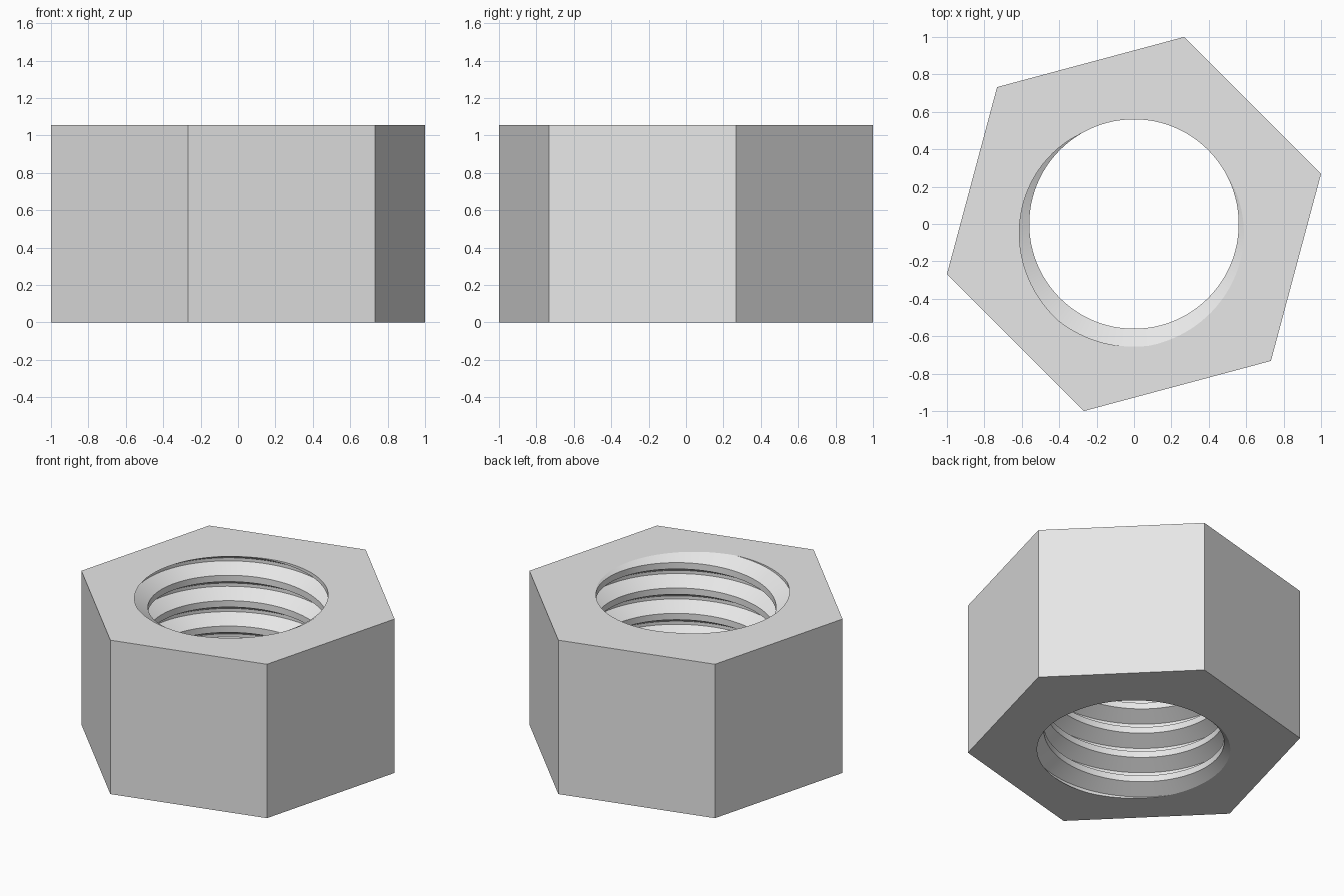
import bpy, bmesh, math

if "Cube" in bpy.data.objects:
    bpy.data.objects.remove(bpy.data.objects["Cube"])

# Overall sizes
H = 1.055                        # nut height
HEX_R = 1.0353                   # centre to hex corner
R_MINOR, R_MAJOR = 0.56, 0.656   # bore crest and thread root radii
PITCH = 0.174
N = 96                           # columns around the bore
TOP_GROOVE = math.radians(255)   # where the groove centre meets the top face

# One thread pitch: (fraction of pitch from groove centre, radius)
PROFILE = [(-0.375, R_MINOR), (-0.0625, R_MAJOR), (0.0625, R_MAJOR), (0.375, R_MINOR)]


def phase(angle):
    """Height of a groove centre at this angle (right-hand helix)."""
    return H + PITCH * (angle - TOP_GROOVE) / math.tau


def radius_at(angle, z):
    """Bore radius of the threaded wall."""
    u = (z - phase(angle)) / PITCH
    u = abs(u - round(u))
    t = min(max((0.375 - u) / 0.3125, 0), 1)
    return R_MINOR + (R_MAJOR - R_MINOR) * t


bm = bmesh.new()
cache = {}


def vert(r, angle, z):
    """Shared vertex in cylindrical coordinates."""
    co = (r * math.cos(angle), r * math.sin(angle), z)
    key = tuple(round(c, 5) + 0.0 for c in co)
    if key not in cache:
        cache[key] = bm.verts.new(co)
    return cache[key]


def face(verts):
    """Face that drops repeated corners."""
    unique = list(dict.fromkeys(verts))
    if len(unique) > 2:
        return bm.faces.new(unique)


# Threaded bore: columns of profile points, clipped to the two end planes
columns = []
for i in range(N):
    a = math.tau * i / N
    col = []
    for k in range(-9, 4):
        for frac, r in PROFILE:
            z = phase(a) + PITCH * (k + frac)
            if z <= 0 or z >= H:
                z = min(max(z, 0), H)
                r = radius_at(a, z)
            col.append(vert(r, a, z))
    columns.append(col)

per_turn = len(PROFILE)
for i in range(N):
    c0, c1 = columns[i], columns[(i + 1) % N]
    if i == N - 1:               # the helix climbs one pitch per turn
        c1 = c1[per_turn:] + [c1[-1]] * per_turn
    for j in range(len(c0) - 1):
        face([c0[j], c0[j + 1], c1[j + 1], c1[j]])

# Hexagonal body: side walls and the top and bottom end faces
step = N // 6
start = N // 24                  # first corner at 15 degrees
for s in range(6):
    i0 = start + s * step
    a0, a1 = math.tau * i0 / N, math.tau * (i0 + step) / N
    lo0, lo1 = vert(HEX_R, a0, 0), vert(HEX_R, a1, 0)
    hi0, hi1 = vert(HEX_R, a0, H), vert(HEX_R, a1, H)
    face([lo0, lo1, hi1, hi0])
    ring = [(i0 + j) % N for j in range(step, -1, -1)]
    face([hi0, hi1] + [columns[i][-1] for i in ring])
    face([lo0, lo1] + [columns[i][0] for i in ring])

bmesh.ops.recalc_face_normals(bm, faces=bm.faces)
mesh = bpy.data.meshes.new("hex_nut")
bm.to_mesh(mesh)
bm.free()

# Plain grey finish
grey = bpy.data.materials.new("plain grey")
grey.diffuse_color = (0.8, 0.8, 0.8, 1)
grey.use_nodes = True
grey.node_tree.nodes["Principled BSDF"].inputs["Base Color"].default_value = grey.diffuse_color
mesh.materials.append(grey)

nut = bpy.data.objects.new("hex_nut", mesh)
bpy.context.collection.objects.link(nut)
bpy.context.view_layer.objects.active = nut
nut.select_set(True)
bpy.ops.object.shade_smooth_by_angle(angle=math.radians(25))
